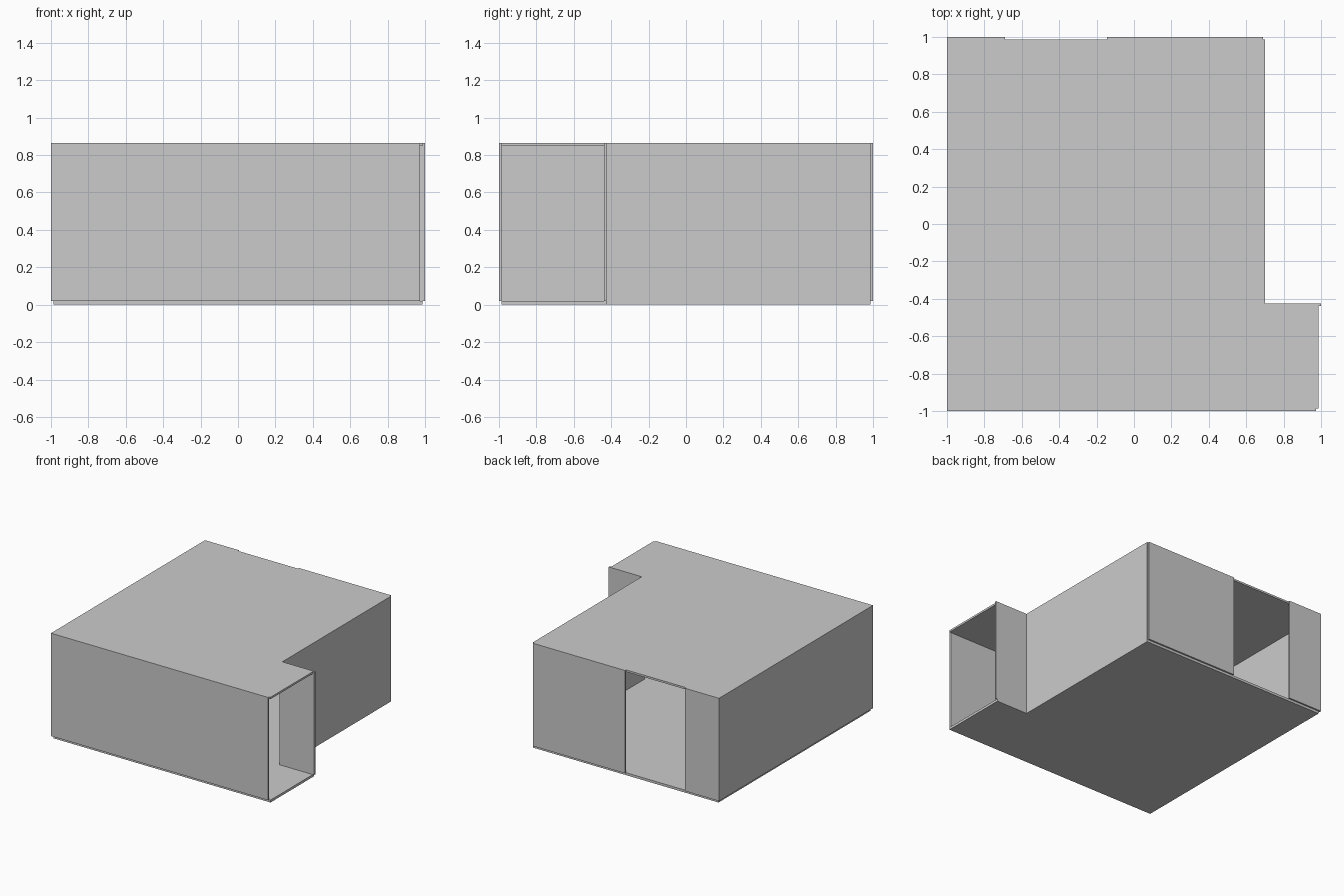
import bpy
import bmesh

if "Cube" in bpy.data.objects:
    bpy.data.objects.remove(bpy.data.objects["Cube"])

T = 0.0135          # wall thickness
FLOOR, TOP = 0.02, 0.865
IN = 1 - T          # inner face of the outer walls
SX, SY = 0.70, -0.425   # inside corner of the L-shaped plan


def slab(name, outline, z0, z1):
    """Extrude a flat plan outline between two heights."""
    bm = bmesh.new()
    base = bm.faces.new([bm.verts.new((x, y, z0)) for x, y in outline])
    ext = bmesh.ops.extrude_face_region(bm, geom=[base])
    top = [v for v in ext["geom"] if isinstance(v, bmesh.types.BMVert)]
    bmesh.ops.translate(bm, verts=top, vec=(0, 0, z1 - z0))
    bmesh.ops.recalc_face_normals(bm, faces=bm.faces)
    mesh = bpy.data.meshes.new(name)
    bm.to_mesh(mesh)
    bm.free()
    obj = bpy.data.objects.new(name, mesh)
    bpy.context.collection.objects.link(obj)
    return obj


def wall(name, x0, x1, y0, y1):
    return slab(name, [(x0, y0), (x1, y0), (x1, y1), (x0, y1)], FLOOR, TOP)


def l_plan(sx, sy):
    """L-shaped room plan with its notch corner at (sx, sy)."""
    return [(-IN, -IN), (IN, -IN), (IN, sy), (sx, sy), (sx, IN), (-IN, IN)]


# Floor runs under the notch walls, ceiling sits between the walls
slab("floor", l_plan(SX, SY), 0, FLOOR)
slab("ceiling", l_plan(SX - T, SY - T), TOP - 0.016, TOP)

# Outer walls; the corridor end at +x stays open
wall("front_wall", -IN, 0.973, -1, -IN)
wall("left_wall", -1, -IN, -1, 1)

# Notch walls
wall("right_wall", SX - T, SX, SY - T, IN)
wall("corridor_wall", SX, 1, SY - T, SY)

# Back wall on both sides of the doorway
wall("back_wall_left", -IN, -0.69, IN, 1)
wall("back_wall_right", -0.145, SX - 0.01, IN, 1)
